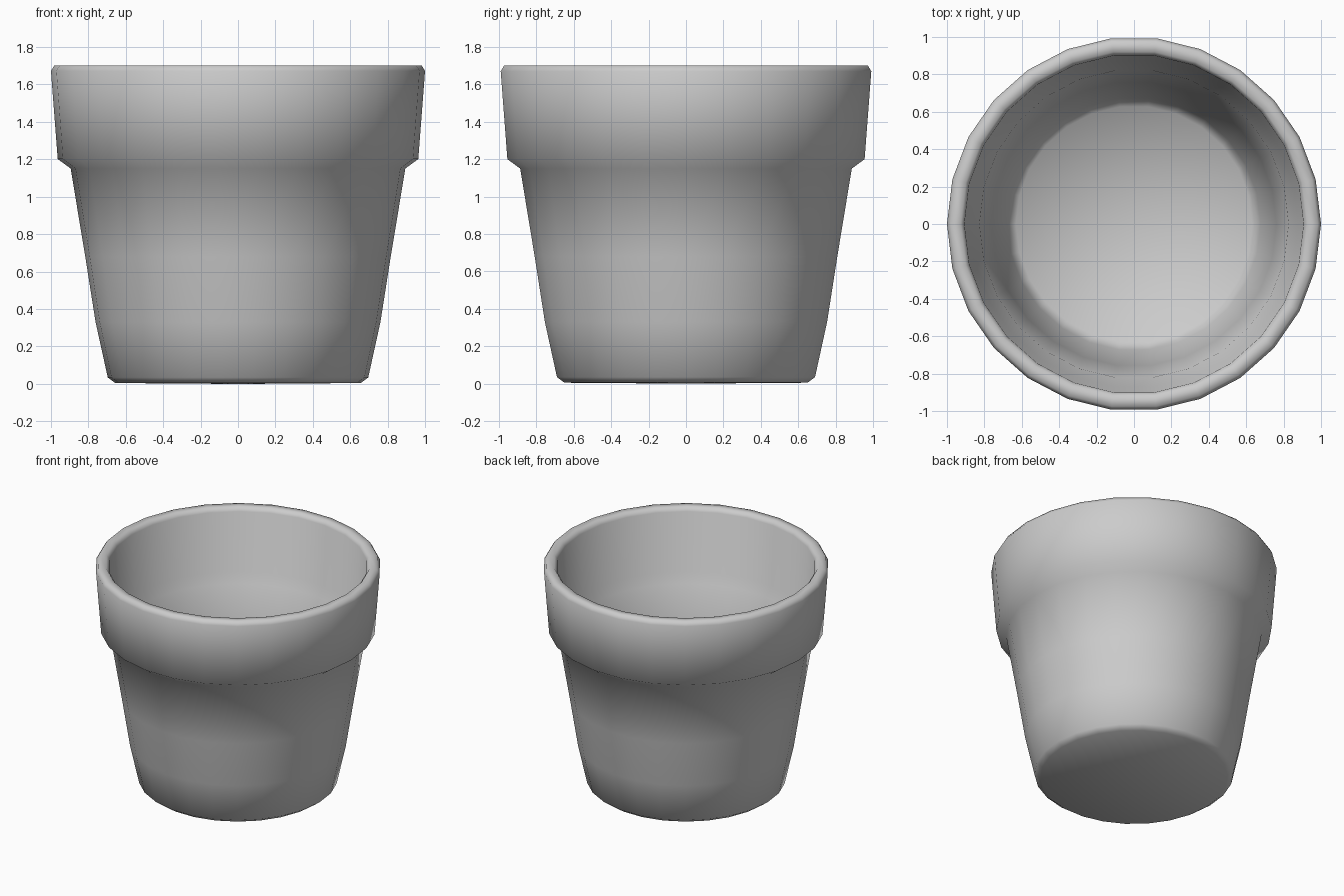
import bpy, bmesh
from math import cos, sin, tau, radians

if "Cube" in bpy.data.objects:
    bpy.data.objects.remove(bpy.data.objects["Cube"])

SIDES = 26

# Pot cross-section (radius, height): underside, outer wall, collar, lip, inner wall, floor
PROFILE = [
    (0.655, 0.005), (0.695, 0.035), (0.76, 0.33), (0.815, 0.68), (0.893, 1.15),
    (0.962, 1.20), (0.998, 1.67), (0.98, 1.70), (0.925, 1.70), (0.905, 1.67),
    (0.875, 1.22), (0.825, 1.15), (0.76, 0.75), (0.675, 0.16), (0.63, 0.10),
]


def lathe(name, profile, sides):
    bm = bmesh.new()
    rings = []
    for r, z in profile:
        rings.append([bm.verts.new((r * cos(tau * i / sides), r * sin(tau * i / sides), z))
                      for i in range(sides)])
    for a, b in zip(rings, rings[1:]):
        for i in range(sides):
            j = (i + 1) % sides
            bm.faces.new((a[i], a[j], b[j], b[i]))
    # Underside and inner floor, closed with shallow fans
    for ring, z in ((rings[0], 0.0), (rings[-1], profile[-1][1])):
        c = bm.verts.new((0, 0, z))
        for i in range(sides):
            bm.faces.new((ring[i], ring[(i + 1) % sides], c))
    bmesh.ops.recalc_face_normals(bm, faces=bm.faces)
    mesh = bpy.data.meshes.new(name)
    bm.to_mesh(mesh)
    bm.free()
    obj = bpy.data.objects.new(name, mesh)
    bpy.context.collection.objects.link(obj)
    return obj


# Flower pot with a stepped collar
pot = lathe("flower_pot", PROFILE, SIDES)
bpy.context.view_layer.objects.active = pot
pot.select_set(True)
bpy.ops.object.shade_smooth_by_angle(angle=radians(65))
